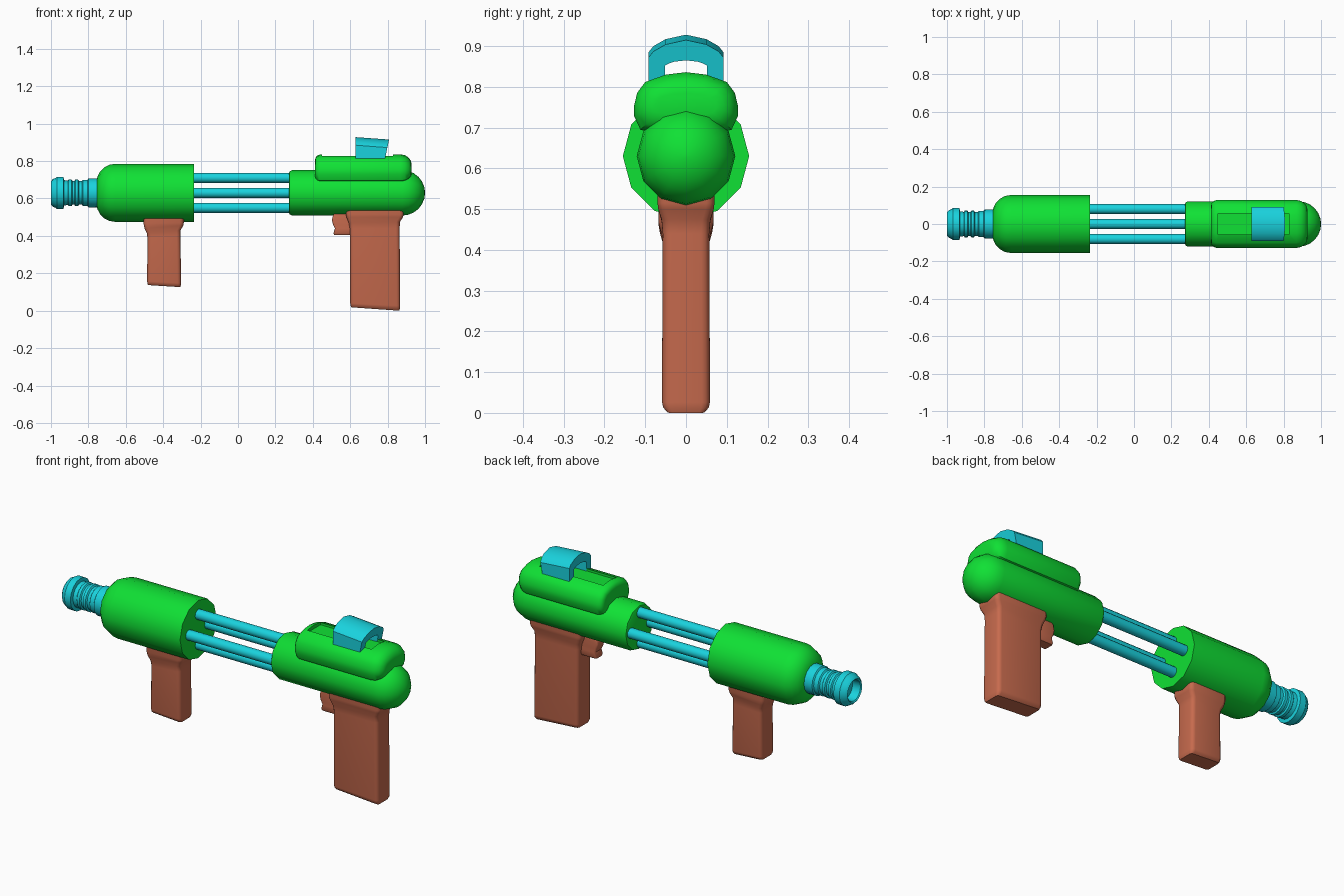
import bpy, bmesh, math

if "Cube" in bpy.data.objects:
    bpy.data.objects.remove(bpy.data.objects["Cube"])

ZC = 0.63  # height of the barrel axis


def material(name, rgb):
    m = bpy.data.materials.new(name)
    m.diffuse_color = (*rgb, 1)
    m.use_nodes = True
    m.node_tree.nodes["Principled BSDF"].inputs["Base Color"].default_value = m.diffuse_color
    return m


GREEN = material("green_plastic", (0.005, 0.75, 0.035))
CYAN = material("cyan_plastic", (0.01, 0.65, 0.73))
BROWN = material("brown_plastic", (0.57, 0.145, 0.075))


def add_object(name, bm, mat, angle=38):
    bmesh.ops.recalc_face_normals(bm, faces=bm.faces)
    me = bpy.data.meshes.new(name)
    bm.to_mesh(me)
    bm.free()
    me.shade_smooth()
    me.set_sharp_from_angle(angle=math.radians(angle))
    if mat:
        me.materials.append(mat)
    ob = bpy.data.objects.new(name, me)
    bpy.context.collection.objects.link(ob)
    return ob


def loft(name, rings, mat, angle=38):
    """Skin equal-length closed rings and cap both ends."""
    bm = bmesh.new()
    vs = [[bm.verts.new(p) for p in r] for r in rings]
    n = len(vs[0])
    for a, b in zip(vs, vs[1:]):
        for i in range(n):
            j = (i + 1) % n
            bm.faces.new((a[i], a[j], b[j], b[i]))
    bm.faces.new(vs[0])
    bm.faces.new(vs[-1])
    return add_object(name, bm, mat, angle)


def lathe(name, profile, sides, mat, y=0, z=ZC, angle=38):
    """Spin (x, radius) pairs about a line along x."""
    rings = [[(x, y + r * math.cos(2 * math.pi * i / sides),
               z + r * math.sin(2 * math.pi * i / sides)) for i in range(sides)]
             for x, r in profile]
    return loft(name, rings, mat, angle)


def grip(name, sections, mat):
    """Loft rounded rectangles (z_front, z_back, x0, x1, half width, corner)."""
    rings = []
    for zf, zb, x0, x1, w, r in sections:
        ring = []
        for k, (sx, sy) in enumerate(((1, 1), (-1, 1), (-1, -1), (1, -1))):
            for s in range(4):
                a = math.radians(90 * k + 30 * s)
                x = (x1 - r if sx > 0 else x0 + r) + r * math.cos(a)
                t = (x - x0) / (x1 - x0)
                ring.append((x, sy * (w - r) + r * math.sin(a), zf + (zb - zf) * t))
        rings.append(ring)
    return loft(name, rings, mat, 40)


# Front barrel housing with a rounded shoulder
shoulder = [(-0.657 - 0.1 * math.sin(a), 0.055 + 0.1 * math.cos(a))
            for a in (math.radians(18 * i) for i in range(6))]
lathe("front_housing", [(-0.235, 0.155)] + shoulder, 12, GREEN)

# Ringed nozzle with an open mouth
nozzle = [(-0.73, 0.078), (-0.80, 0.077), (-0.805, 0.07), (-0.83, 0.07),
          (-0.835, 0.063), (-0.85, 0.063), (-0.855, 0.071), (-0.87, 0.071),
          (-0.875, 0.063), (-0.885, 0.063), (-0.89, 0.071), (-0.905, 0.071),
          (-0.91, 0.065), (-0.93, 0.068), (-0.933, 0.086), (-0.968, 0.086),
          (-0.975, 0.08), (-0.99, 0.074), (-1.0, 0.062), (-0.995, 0.055),
          (-0.95, 0.052)]
lathe("nozzle", nozzle, 16, CYAN)

# Four connecting rods in a diamond
for i in range(4):
    a = i * math.pi / 2
    lathe(f"rod_{i + 1}", [(-0.26, 0.027), (0.30, 0.027)], 12, CYAN,
          0.08 * math.cos(a), ZC + 0.08 * math.sin(a))

# Rear body with a domed end
dome = [(0.88 + 0.12 * math.sin(a), 0.121 * math.cos(a))
        for a in (math.radians(d) for d in (0, 15, 30, 45, 60, 75, 87))]
lathe("rear_body", [(0.272, 0.105), (0.276, 0.115), (0.288, 0.121)] + dome, 12, GREEN)

# Upper tank: rounded section shrunk towards both ends
half = [(0.07, 0.683), (0.112, 0.695), (0.128, 0.73), (0.127, 0.755), (0.12, 0.785),
        (0.10, 0.812), (0.05, 0.83)]
section = [(0, 0.681)] + half + [(0, 0.836)] + [(-y, z) for y, z in reversed(half)]
stations = [(0.412, 0.03), (0.415, 0.017), (0.423, 0.007), (0.44, 0), (0.87, 0),
            (0.893, 0.005), (0.912, 0.017), (0.924, 0.034), (0.928, 0.052)]
tank = loft("upper_tank",
            [[(x, y * (1 - d / 0.128), 0.758 + (z - 0.758) * (1 - d / 0.078))
              for y, z in section] for x, d in stations], GREEN)

# Shallow recess in the tank top
cut = [(-0.055, 0.816), (0.055, 0.816), (0.055, 0.9), (-0.055, 0.9)]
cutter = loft("recess_cutter", [[(x, y, z) for y, z in cut] for x in (0.45, 0.83)], None)
cutter.hide_render = True
mod = tank.modifiers.new("recess", 'BOOLEAN')
mod.operation = 'DIFFERENCE'
mod.object = cutter
bpy.context.view_layer.objects.active = tank
bpy.ops.object.modifier_apply(modifier=mod.name)
bpy.data.objects.remove(cutter)
tank.data.set_sharp_from_angle(angle=math.radians(38))

# Arched sight, leaning slightly back
outer = [(0.092, 0.80), (0.092, 0.885), (0.08, 0.9), (0.05, 0.917), (0, 0.928)]
inner = [(0.052, 0.80), (0.052, 0.865), (0.043, 0.87), (0.028, 0.875), (0, 0.878)]


def mirrored(pts):
    return pts + [(-y, z) for y, z in reversed(pts[:-1])]


bm = bmesh.new()
loops = []
for end in (0, 1):
    loops.append([[bm.verts.new(((0.785 + (z - 0.82) * 0.21) if end else 0.627, y,
                                 z - 0.013 * end)) for y, z in mirrored(p)]
                  for p in (outer, inner)])
(o0, i0), (o1, i1) = loops
for a, b in ((o0, o1), (i1, i0), (i0, o0), (o1, i1)):
    for k in range(len(a) - 1):
        bm.faces.new((a[k], a[k + 1], b[k + 1], b[k]))
for k in (0, -1):
    bm.faces.new((o0[k], o1[k], i1[k], i0[k]))
add_object("sight", bm, CYAN)

# Rear handle, flared where it meets the body
grip("rear_handle", [
    (0.57, 0.57, 0.577, 0.886, 0.07, 0.02),
    (0.515, 0.515, 0.577, 0.886, 0.07, 0.02),
    (0.50, 0.50, 0.58, 0.882, 0.068, 0.02),
    (0.47, 0.475, 0.592, 0.866, 0.06, 0.02),
    (0.44, 0.44, 0.598, 0.864, 0.057, 0.02),
    (0.04, 0.026, 0.60, 0.867, 0.059, 0.02),
    (0.028, 0.012, 0.602, 0.866, 0.056, 0.018),
    (0.018, 0.0, 0.606, 0.862, 0.045, 0.012)], BROWN)

# Front handle
grip("front_handle", [
    (0.53, 0.53, -0.505, -0.29, 0.068, 0.02),
    (0.465, 0.47, -0.505, -0.29, 0.068, 0.02),
    (0.44, 0.455, -0.50, -0.293, 0.064, 0.02),
    (0.415, 0.43, -0.488, -0.307, 0.057, 0.02),
    (0.39, 0.40, -0.484, -0.308, 0.055, 0.02),
    (0.157, 0.147, -0.486, -0.304, 0.056, 0.02),
    (0.145, 0.135, -0.484, -0.306, 0.053, 0.018),
    (0.137, 0.126, -0.481, -0.309, 0.043, 0.012)], BROWN)

# Trigger with a finger hollow
grip("trigger", [
    (0.53, 0.53, 0.525, 0.63, 0.032, 0.01),
    (0.51, 0.51, 0.508, 0.63, 0.032, 0.01),
    (0.485, 0.485, 0.502, 0.63, 0.032, 0.01),
    (0.46, 0.46, 0.508, 0.63, 0.032, 0.01),
    (0.44, 0.44, 0.518, 0.63, 0.032, 0.01),
    (0.415, 0.415, 0.511, 0.63, 0.032, 0.01),
    (0.406, 0.406, 0.513, 0.63, 0.026, 0.008)], BROWN)
